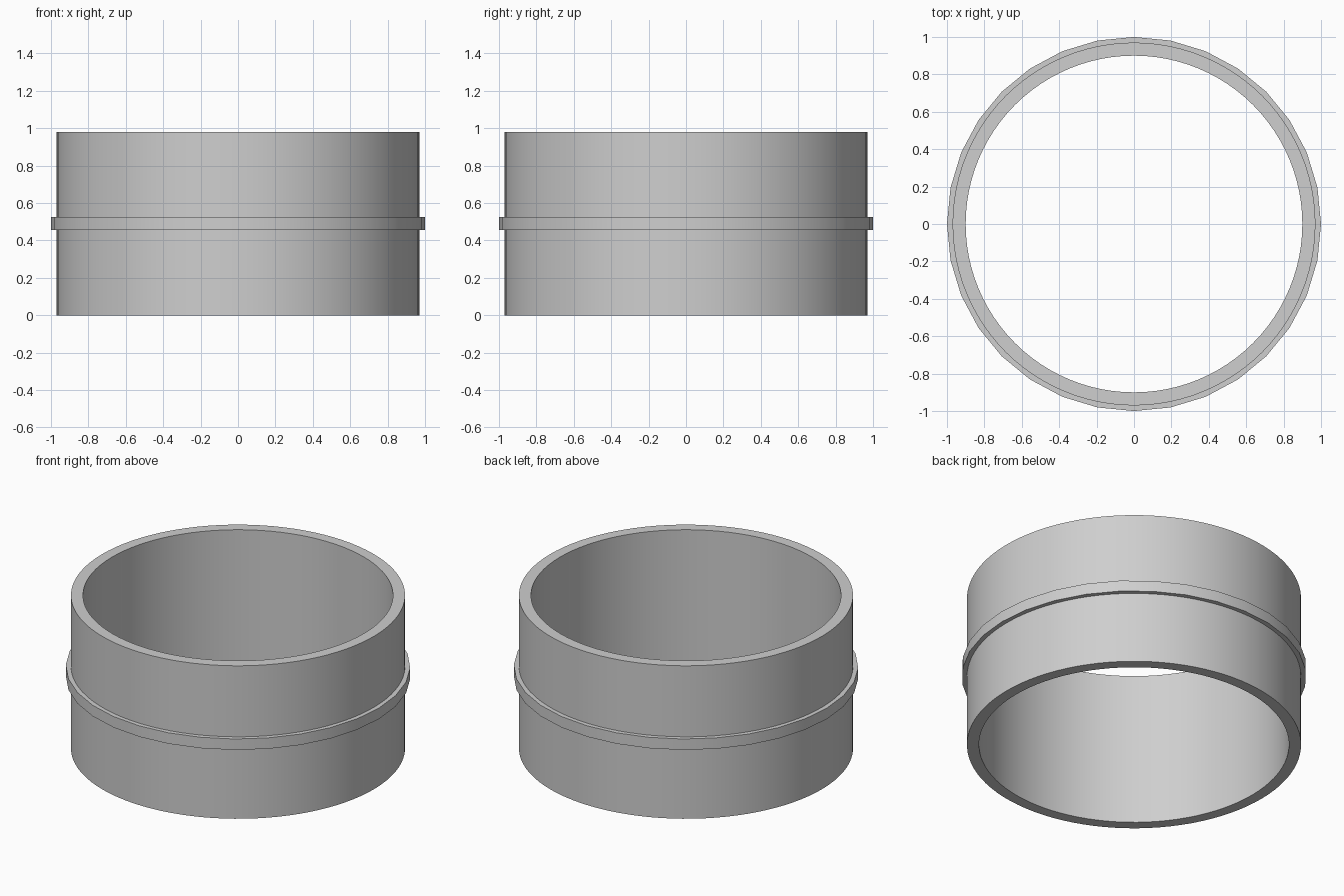
import bpy, bmesh, math

default = bpy.data.objects.get("Cube")
if default:
    bpy.data.objects.remove(default, do_unlink=True)

# Single light grey material
grey = bpy.data.materials.new("light_grey")
grey.use_nodes = True
colour = (0.62, 0.62, 0.62, 1)
grey.diffuse_color = colour
grey.node_tree.nodes["Principled BSDF"].inputs["Base Color"].default_value = colour


def ring(name, inner, outer, bottom, top, sides):
    """Closed hollow ring: a rectangular section swept around the z axis."""
    bm = bmesh.new()
    section = [(inner, bottom), (outer, bottom), (outer, top), (inner, top)]
    loops = []
    for i in range(sides):
        a = 2 * math.pi * i / sides
        loops.append([bm.verts.new((r * math.cos(a), r * math.sin(a), z)) for r, z in section])
    for i, here in enumerate(loops):
        after = loops[(i + 1) % sides]
        for j in range(4):
            k = (j + 1) % 4
            bm.faces.new((here[j], after[j], after[k], here[k]))
    bmesh.ops.recalc_face_normals(bm, faces=bm.faces)
    mesh = bpy.data.meshes.new(name)
    bm.to_mesh(mesh)
    bm.free()
    mesh.materials.append(grey)
    obj = bpy.data.objects.new(name, mesh)
    bpy.context.collection.objects.link(obj)
    bpy.ops.object.select_all(action="DESELECT")
    obj.select_set(True)
    bpy.context.view_layer.objects.active = obj
    bpy.ops.object.shade_smooth_by_angle(angle=math.radians(30))
    return obj


# Main sleeve, open at both ends
ring("sleeve", 0.9, 0.97, 0, 0.98, 96)

# Raised band around the middle, seated in the sleeve wall
ring("middle_band", 0.94, 1.0, 0.455, 0.525, 32)
